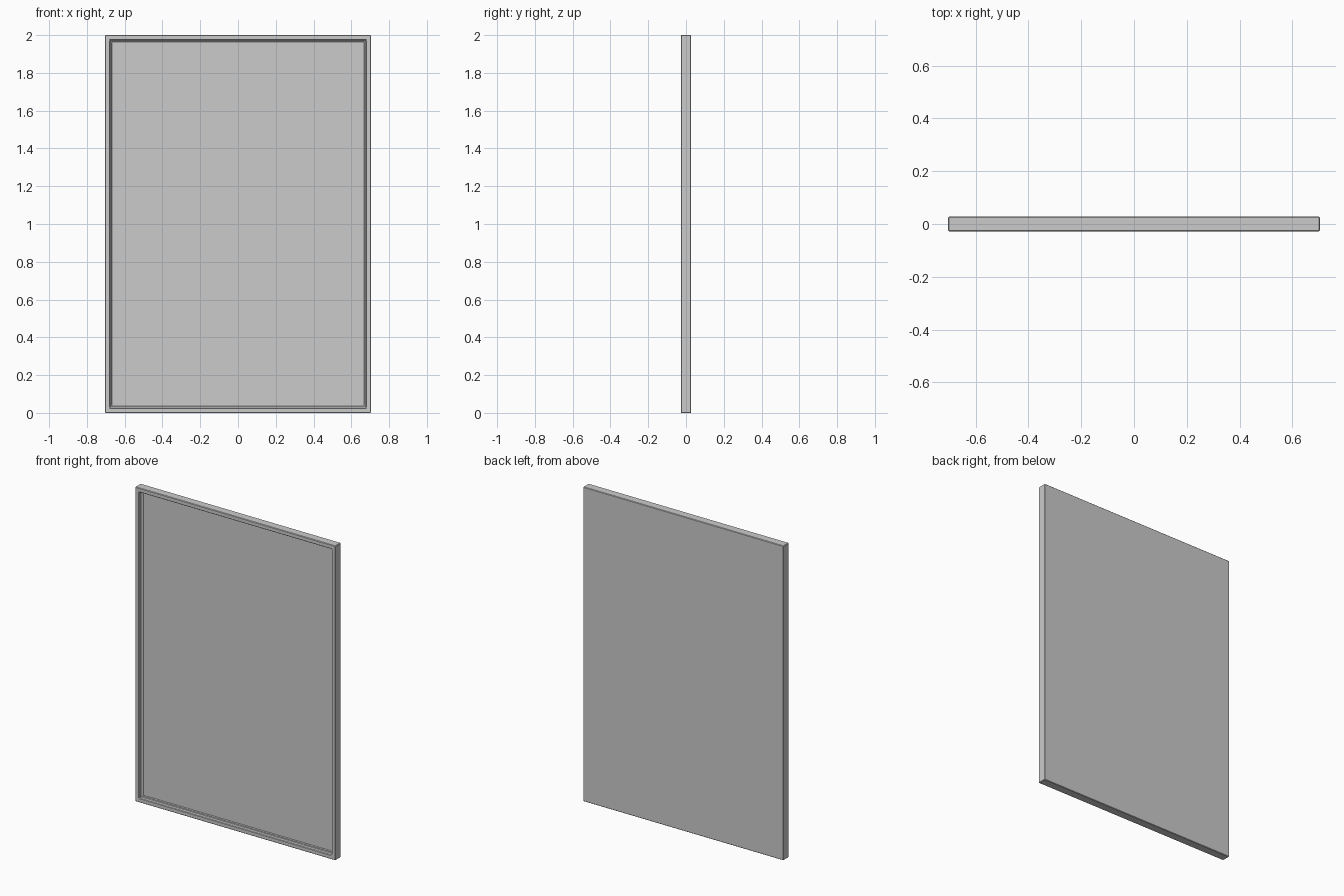
import bpy, bmesh

if "Cube" in bpy.data.objects:
    bpy.data.objects.remove(bpy.data.objects["Cube"])

W, H, D = 1.41, 2.0, 0.055   # overall size


def ring(bm, inset, y):
    x = W / 2 - inset
    return [bm.verts.new((px, y, pz)) for px, pz in
            ((-x, inset), (x, inset), (x, H - inset), (-x, H - inset))]


def nested_rings(name, profile, bevel):
    """Sweep (inset, y) steps round the rectangle and cap both ends."""
    bm = bmesh.new()
    rings = [ring(bm, i, y) for i, y in profile]
    for a, b in zip(rings, rings[1:]):
        for k in range(4):
            n = (k + 1) % 4
            bm.faces.new((a[k], a[n], b[n], b[k]))
    bm.faces.new(rings[0])
    bm.faces.new(rings[-1])
    bmesh.ops.recalc_face_normals(bm, faces=bm.faces[:])
    mesh = bpy.data.meshes.new(name)
    bm.to_mesh(mesh)
    bm.free()
    obj = bpy.data.objects.new(name, mesh)
    bpy.context.collection.objects.link(obj)
    mod = obj.modifiers.new("edge_bevel", 'BEVEL')
    mod.width = bevel
    mod.segments = 1
    mod.limit_method = 'ANGLE'
    return obj


# Frame with solid flat back, raised front border and an inner ledge
nested_rings("frame", [(0, D / 2), (0, -D / 2), (0.027, -D / 2),
                       (0.027, -0.003), (0.036, -0.003), (0.036, 0.004)], 0.003)

# Flat panel seated in the recess
nested_rings("panel", [(0.036, 0.012), (0.036, 0.002)], 0.001)
